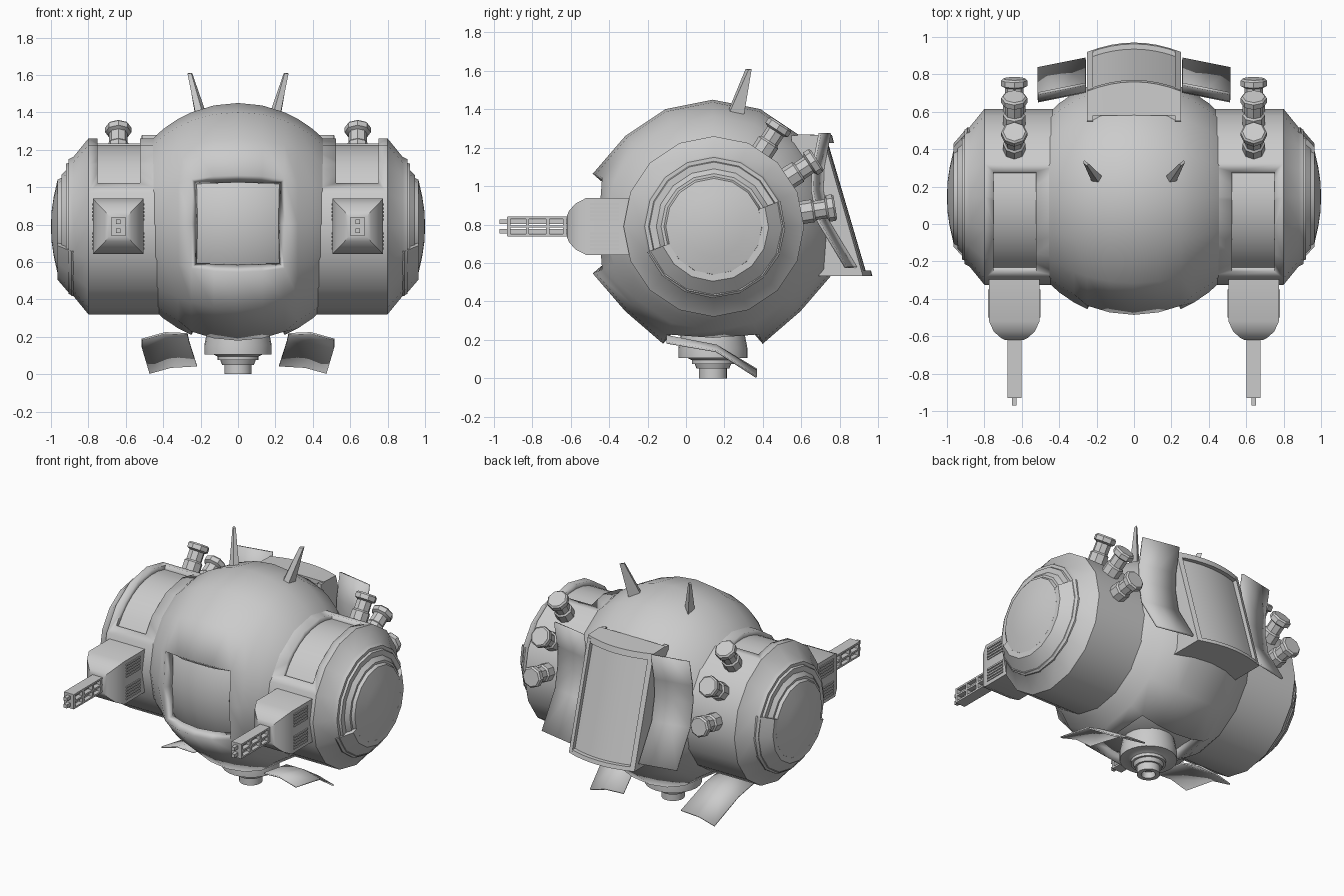
import bpy, bmesh, math
from mathutils import Matrix, Vector

if "Cube" in bpy.data.objects:
    bpy.data.objects.remove(bpy.data.objects["Cube"])

CY, CZ, DZ = 0.14, 0.805, 0.79
AX = Matrix(((0, 0, 1), (1, 0, 0), (0, 1, 0))).to_4x4()   # local z -> world x
DRUM = Matrix.Translation((0, 0.145, DZ)) @ AX


def finish(name, bm, mirror=False, thick=0.0, angle=30):
    bmesh.ops.remove_doubles(bm, verts=bm.verts, dist=1e-5)
    bmesh.ops.recalc_face_normals(bm, faces=bm.faces)
    me = bpy.data.meshes.new(name)
    bm.to_mesh(me)
    bm.free()
    me.shade_smooth()
    me.set_sharp_from_angle(angle=math.radians(angle))
    ob = bpy.data.objects.new(name, me)
    bpy.context.collection.objects.link(ob)
    if thick:
        s = ob.modifiers.new("thick", 'SOLIDIFY')
        s.thickness = thick
    if mirror:
        ob.modifiers.new("mirror", 'MIRROR')
    return ob


def loft(bm, sections, cyclic=False, closed=True):
    """Skin a list of point loops; caps the ends when the loops are closed."""
    rows = [[bm.verts.new(p) for p in s] for s in sections]
    m = len(rows[0])
    pairs = list(zip(rows, rows[1:])) + ([(rows[-1], rows[0])] if cyclic else [])
    for a, b in pairs:
        for i in range(m if closed else m - 1):
            j = (i + 1) % m
            bm.faces.new((a[i], a[j], b[j], b[i]))
    if closed and not cyclic:
        bm.faces.new(rows[0])
        bm.faces.new(rows[-1])
    return rows


def lathe(bm, profile, mat, n=16, a0=0, a1=360):
    """Turn (height, radius) points around the local z axis of mat."""
    full = a1 - a0 == 360
    angs = [math.radians(a0 + (a1 - a0) * i / n) for i in range(n if full else n + 1)]
    loft(bm, [[mat @ Vector((r * math.cos(a), r * math.sin(a), h)) for h, r in profile]
              for a in angs], cyclic=full)


def box(bm, c, s):
    m = Matrix.Translation(c) @ Matrix.Diagonal((*s, 1))
    bmesh.ops.create_cube(bm, size=1, matrix=m)


# body shell: 16-sided ball around x with window and bottom openings, flared lips
bm = bmesh.new()
half = [0.13, 0.25, 0.32, 0.40, 0.48, 0.55]
xs = [-x for x in reversed(half)] + [0] + half
R = 0.645
secs = []
for k in range(16):
    a = math.radians(22.5 * k)
    row = []
    for x in xs:
        r = math.sqrt(R * R - x * x)
        if k in (7, 9, 11, 13, 15) and abs(x) < 0.26:
            r *= 1.05
        row.append((x, CY + r * math.cos(a), CZ + r * math.sin(a)))
    secs.append(row)
loft(bm, secs, cyclic=True, closed=False)
holes = []
for f in bm.faces:
    c = f.calc_center_median()
    k = int((math.degrees(math.atan2(c.z - CZ, c.y - CY)) % 360) / 22.5)
    if abs(c.x) < 0.25 and k in (7, 8, 11, 12):
        holes.append(f)
bmesh.ops.delete(bm, geom=holes, context='FACES')
shell = finish("body_shell", bm, thick=0.06)

# inner ball seen through the window and the bottom opening
bm = bmesh.new()
bmesh.ops.create_uvsphere(bm, u_segments=32, v_segments=16, radius=0.59,
                          matrix=Matrix.Translation((0, CY, CZ)) @ AX)
finish("inner_ball", bm)

# side drums with a recessed panel on the upper front
bm = bmesh.new()
lathe(bm, [(0.35, 0), (0.35, 0.47), (0.80, 0.47), (0.88, 0.372), (0.905, 0.36), (0.905, 0.34),
           (0.92, 0.335), (0.92, 0.30), (0.945, 0.275), (0.945, 0.26), (0.965, 0.25),
           (0.985, 0.16), (0.997, 0.08), (1.0, 0)], DRUM)
drum = finish("side_drum", bm)
bm = bmesh.new()
lathe(bm, [(0.525, 0.435), (0.525, 0.6), (0.75, 0.6), (0.75, 0.435)], DRUM, 8, 73, 150)
cutter = finish("panel_cutter", bm)
cutter.hide_render = True
cutter.hide_viewport = True
b = drum.modifiers.new("recess", 'BOOLEAN')
b.operation, b.object = 'DIFFERENCE', cutter
drum.modifiers.new("mirror", 'MIRROR')

# raised guard around the lower half of each drum cap
bm = bmesh.new()
lathe(bm, [(0.87, 0.25), (0.87, 0.372), (0.89, 0.372), (0.965, 0.285), (0.965, 0.25)],
      DRUM, 8, 201, 381)
finish("drum_guard", bm, mirror=True)

# exhaust tubes
bm = bmesh.new()
for deg in (57, 33, 9):
    d = Vector((0, math.cos(math.radians(deg)), math.sin(math.radians(deg))))
    m = Matrix.Translation((0.64, 0.145, DZ)) @ d.to_track_quat('Z', 'Y').to_matrix().to_4x4()
    lathe(bm, [(0.40, 0), (0.40, 0.06), (0.52, 0.06), (0.53, 0.05), (0.59, 0.05), (0.60, 0.07),
               (0.63, 0.07), (0.64, 0.06), (0.64, 0)], m, 8)
finish("exhaust_tubes", bm, mirror=True)

# gun housings
GX, GZ = 0.64, 0.79
bm = bmesh.new()
loft(bm, [[(GX + sx * hx, y, GZ + sz * hz) for sx, sz in ((-1, -1), (1, -1), (1, 1), (-1, 1))]
          for y, hx, hz in ((-0.22, 0.135, 0.148), (-0.52, 0.135, 0.148), (-0.575, 0.11, 0.12),
                            (-0.61, 0.07, 0.08), (-0.62, 0.05, 0.055))])
finish("gun_housing", bm, mirror=True)

# vent slats on both sides of the housings
bm = bmesh.new()
for s in (-1, 1):
    for zc in (-0.077, 0.077):
        for i in range(5):
            box(bm, (GX + s * 0.135, -0.425, GZ + zc + (i - 2) * 0.02), (0.012, 0.15, 0.011))
finish("gun_vents", bm, mirror=True)

# twin barrels inside an open frame
bm = bmesh.new()
for dz in (-0.045, 0, 0.045):
    box(bm, (GX, -0.77, GZ + dz), (0.075, 0.32, 0.012))
for y in (-0.63, -0.72, -0.825, -0.922):
    box(bm, (GX, y, GZ), (0.075, 0.018, 0.1))
for dz in (-0.024, 0.024):
    box(bm, (GX, -0.79, GZ + dz), (0.024, 0.36, 0.024))
finish("gun_barrels", bm, mirror=True)

# rear hatch: bowed wedge core, side plates, top and bottom lips
def bow(x):
    return 0.05 * (1 - (x / 0.25) ** 2)

def hatch_part(bm, xs, prof):
    loft(bm, [[(x, y + (bow(x) if out else 0), z) for y, z, out in prof] for x in xs])

bm = bmesh.new()
cols = [-0.25 + 0.0625 * i for i in range(9)]
hatch_part(bm, [c * 0.9 for c in cols], [(0.5, 1.24, 0), (0.685, 1.24, 1), (0.885, 0.56, 1), (0.5, 0.56, 0)])
for s in (-1, 1):
    hatch_part(bm, [s * 0.22, s * 0.25], [(0.55, 1.265, 0), (0.715, 1.25, 1), (0.92, 0.535, 1), (0.5, 0.535, 0)])
hatch_part(bm, cols, [(0.58, 1.27, 0), (0.71, 1.265, 1), (0.72, 1.225, 1), (0.58, 1.235, 0)])
hatch_part(bm, cols, [(0.5, 0.56, 0), (0.913, 0.56, 1), (0.92, 0.533, 1), (0.5, 0.533, 0)])
finish("rear_hatch", bm)

# bent rear flaps beside the hatch
bm = bmesh.new()
loft(bm, [[(x, y - (x - 0.26) * 0.2, z) for x in (0.26, 0.39, 0.515)]
          for y, z in ((0.755, 1.275), (0.72, 1.10), (0.715, 0.98), (0.745, 0.82), (0.89, 0.58))],
     closed=False)
finish("rear_flaps", bm, mirror=True, thick=0.014)

# lower flaps
bm = bmesh.new()
loft(bm, [[(0.27, -0.10, 0.22), (0.39, -0.10, 0.225), (0.515, -0.10, 0.19)],
          [(0.26, 0.16, 0.175), (0.39, 0.16, 0.175), (0.515, 0.16, 0.145)],
          [(0.22, 0.37, 0.05), (0.36, 0.37, 0.042), (0.475, 0.37, 0.01)]], closed=False)
finish("lower_flaps", bm, mirror=True, thick=0.01)

# bottom nozzle with a hollow end
bm = bmesh.new()
lathe(bm, [(0.26, 0), (0.26, 0.16), (0.155, 0.18), (0.105, 0.18), (0.105, 0.13), (0.095, 0.11),
           (0.075, 0.11), (0.075, 0.095), (0.05, 0.085), (0.05, 0.073), (0, 0.073), (0, 0.045),
           (0.04, 0.04), (0.04, 0)], Matrix.Translation((0, CY, 0)), 24)
finish("bottom_nozzle", bm)

# tapered antennae
bm = bmesh.new()
loft(bm, [[(0.165, 0.25, 1.38), (0.185, 0.215, 1.38), (0.225, 0.225, 1.38), (0.225, 0.30, 1.36)],
          [(0.245, 0.325, 1.61), (0.25, 0.31, 1.61), (0.27, 0.325, 1.605), (0.268, 0.342, 1.61)]])
finish("antennae", bm, mirror=True)
